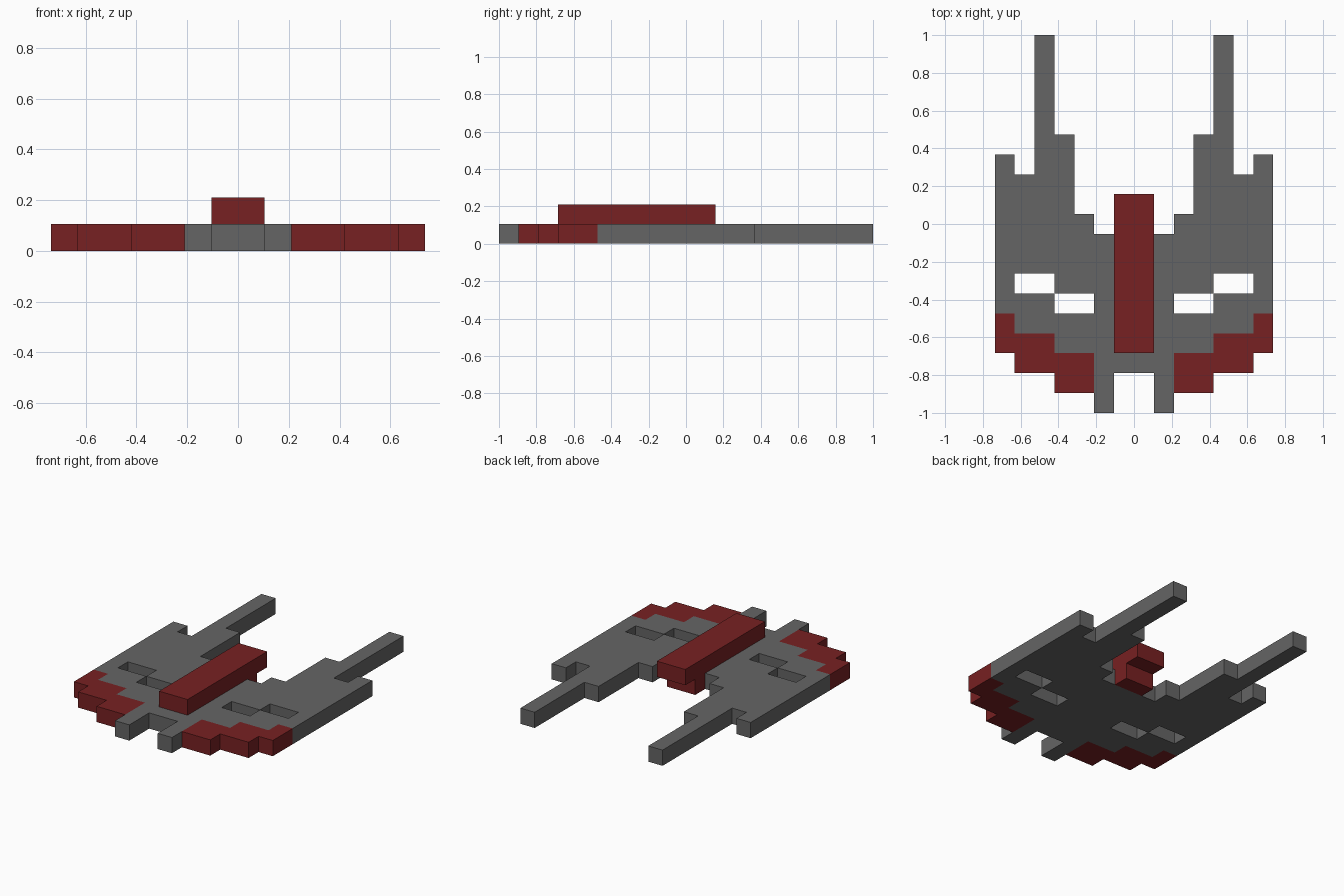
import bpy, bmesh
from mathutils import Vector

if "Cube" in bpy.data.objects:
    bpy.data.objects.remove(bpy.data.objects["Cube"])

U = 2 / 19  # one voxel


def material(name, rgb):
    m = bpy.data.materials.new(name)
    m.diffuse_color = (*rgb, 1)
    m.use_nodes = True
    m.node_tree.nodes["Principled BSDF"].inputs["Base Color"].default_value = m.diffuse_color
    return m


GREY = material("dark_grey", (0.13, 0.13, 0.13))
RED = material("deep_red", (0.185, 0.015, 0.016))


def finish(bm, name, mats):
    bmesh.ops.recalc_face_normals(bm, faces=bm.faces)
    mesh = bpy.data.meshes.new(name)
    bm.to_mesh(mesh)
    bm.free()
    for m in mats:
        mesh.materials.append(m)
    obj = bpy.data.objects.new(name, mesh)
    bpy.context.collection.objects.link(obj)
    return obj


# Columns from the centre outwards: first row, end row, eye-slot row, end of red rows
COLUMNS = [
    (2, 9, None, 0),
    (0, 9, None, 0),
    (1, 10, 5, 3),
    (1, 14, 5, 3),
    (2, 19, 6, 4),
    (2, 12, 6, 4),
    (3, 13, None, 5),
]


def is_red(p):
    column = min(int(abs(p.x) / U), 6)
    return (p.y + 1) / U < COLUMNS[column][3]


# Mask plate: stepped outline with eye slots, mirrored and thickened
bm = bmesh.new()
for i, (start, end, slot, _) in enumerate(COLUMNS):
    for j in range(start, end):
        if j == slot:
            continue
        for side in (1, -1):
            quad = [(i, j), (i + 1, j), (i + 1, j + 1), (i, j + 1)]
            bm.faces.new([bm.verts.new((side * a * U, b * U - 1, 0)) for a, b in quad])
bmesh.ops.remove_doubles(bm, verts=bm.verts, dist=0.001)
bmesh.ops.recalc_face_normals(bm, faces=bm.faces)
ext = bmesh.ops.extrude_face_region(bm, geom=bm.faces[:], use_keep_orig=True)
top = [v for v in ext["geom"] if isinstance(v, bmesh.types.BMVert)]
bmesh.ops.translate(bm, verts=top, vec=(0, 0, U))
bmesh.ops.recalc_face_normals(bm, faces=bm.faces)
# Red cheeks: every face belonging to a red voxel
for f in bm.faces:
    f.material_index = int(is_red(f.calc_center_median() - f.normal * 0.02))
finish(bm, "mask_plate", [GREY, RED])

# Centre crest: raised bar with a foot at its back end
bm = bmesh.new()
profile = [(3, 1), (9, 1), (9, 0), (10, 0), (10, 1), (11, 1), (11, 2), (3, 2)]
face = bm.faces.new([bm.verts.new((-U, y * U - 1, z * U)) for y, z in profile])
ext = bmesh.ops.extrude_face_region(bm, geom=[face], use_keep_orig=True)
moved = [v for v in ext["geom"] if isinstance(v, bmesh.types.BMVert)]
bmesh.ops.translate(bm, verts=moved, vec=Vector((2 * U, 0, 0)))
finish(bm, "centre_crest", [RED])
